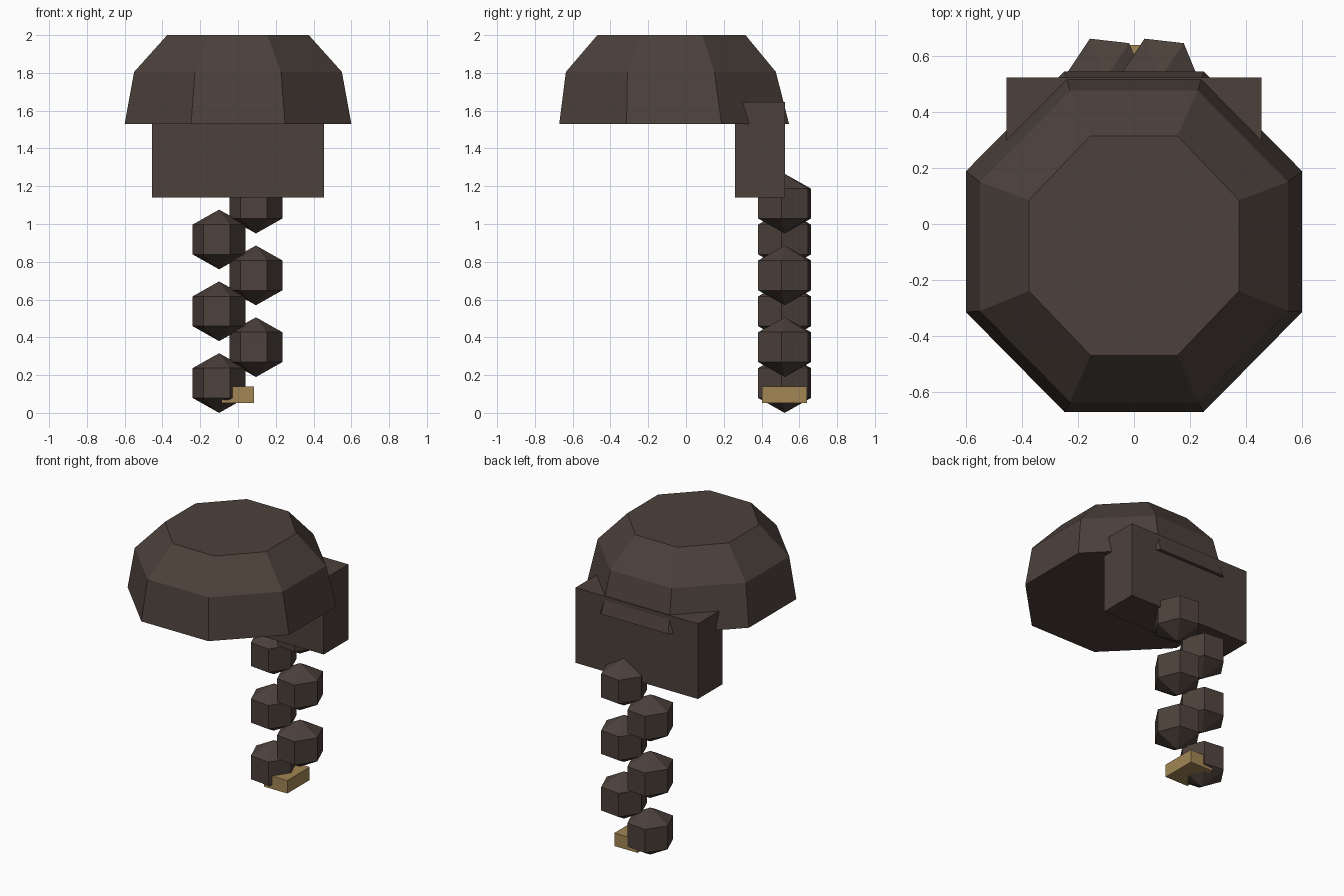
import bpy, bmesh
from math import pi, cos, sin, radians
from mathutils import Matrix

cube = bpy.data.objects.get("Cube")
if cube:
    bpy.data.objects.remove(cube, do_unlink=True)


def material(name, color):
    m = bpy.data.materials.new(name)
    m.diffuse_color = color
    m.use_nodes = True
    m.node_tree.nodes["Principled BSDF"].inputs["Base Color"].default_value = color
    return m


BROWN = material("dark brown hair", (0.073, 0.053, 0.044, 1))
GOLD = material("dull gold", (0.36, 0.24, 0.09, 1))


def finish(name, bm, mat):
    bmesh.ops.recalc_face_normals(bm, faces=bm.faces)
    mesh = bpy.data.meshes.new(name)
    bm.to_mesh(mesh)
    bm.free()
    mesh.materials.append(mat)
    ob = bpy.data.objects.new(name, mesh)
    bpy.context.collection.objects.link(ob)
    return ob


def box(name, low, high, mat):
    bm = bmesh.new()
    bmesh.ops.create_cube(bm, size=1)
    for v in bm.verts:
        v.co = [lo if c < 0 else hi for c, lo, hi in zip(v.co, low, high)]
    return finish(name, bm, mat)


# Eight-sided cap: rings of (height, half width, half depth, centre y)
bm = bmesh.new()
rings = []
for z, w, d, y in [(1.53, 0.6, 0.608, -0.063),
                   (1.805, 0.55, 0.556, -0.08),
                   (2.0, 0.375, 0.392, -0.077)]:
    k = 1 / cos(pi / 8)
    angles = [(i + 0.5) * pi / 4 for i in range(8)]
    rings.append([bm.verts.new((w * k * cos(a), y + d * k * sin(a), z)) for a in angles])
for lower, upper in zip(rings, rings[1:]):
    for i in range(8):
        j = (i + 1) % 8
        bm.faces.new((lower[i], lower[j], upper[j], upper[i]))
bm.faces.new(rings[0][::-1])
bm.faces.new(rings[-1])
finish("hair_cap", bm, BROWN)

# Block of hair at the back of the head
box("back_hair", (-0.455, 0.26, 1.14), (0.455, 0.523, 1.645), BROWN)

# Braid: six low-poly beads, alternating sides on the way up
for n in range(6):
    x = 0.095 if n % 2 else -0.1
    place = (Matrix.Translation((x, 0.522, 0.158 + 0.19 * n))
             @ Matrix.Diagonal((0.92, 1, 1, 1))
             @ Matrix.Rotation(radians(24), 4, 'Z'))
    bm = bmesh.new()
    bmesh.ops.create_uvsphere(bm, u_segments=6, v_segments=3, radius=0.158)
    # Widen the two rings to the full bead width
    for v in bm.verts:
        if abs(v.co.z) < 0.1:
            s = 0.153 / v.co.xy.length
            v.co.x *= s
            v.co.y *= s
    bmesh.ops.transform(bm, matrix=place, verts=bm.verts)
    finish(f"braid_bead_{n + 1}", bm, BROWN)

# Gold tie at the end of the braid
box("braid_tie", (-0.087, 0.402, 0.053), (0.085, 0.64, 0.14), GOLD)
